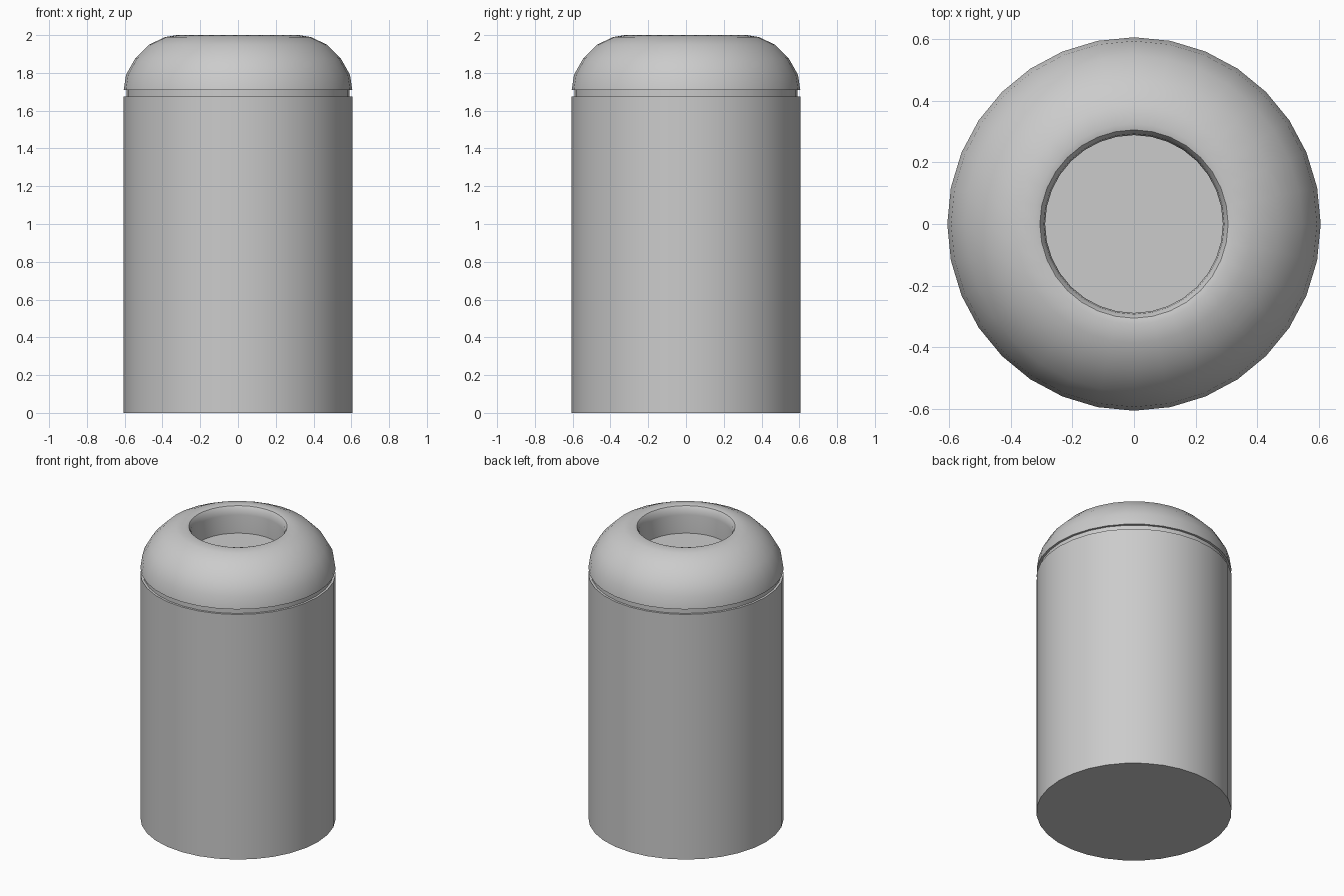
import bpy, bmesh, math

if "Cube" in bpy.data.objects:
    bpy.data.objects.remove(bpy.data.objects["Cube"])

SIDES = 32

def lathe(name, profile):
    """Revolve an (r, z) profile about z; r = 0 ends close on the axis."""
    bm = bmesh.new()
    verts = [bm.verts.new((r, 0, z)) for r, z in profile]
    edges = [bm.edges.new(pair) for pair in zip(verts, verts[1:])]
    bmesh.ops.spin(bm, geom=verts + edges, cent=(0, 0, 0), axis=(0, 0, 1),
                   angle=math.tau, steps=SIDES, use_duplicate=False)
    bmesh.ops.remove_doubles(bm, verts=bm.verts, dist=1e-4)
    bmesh.ops.recalc_face_normals(bm, faces=bm.faces)
    mesh = bpy.data.meshes.new(name)
    bm.to_mesh(mesh)
    bm.free()
    obj = bpy.data.objects.new(name, mesh)
    bpy.context.collection.objects.link(obj)
    bpy.ops.object.select_all(action='DESELECT')
    obj.select_set(True)
    bpy.context.view_layer.objects.active = obj
    bpy.ops.object.shade_smooth_by_angle(angle=math.radians(40))
    return obj

# Cylindrical body with a slightly narrower neck under the lid
lathe("bin_body", [(0, 0), (0.605, 0), (0.605, 1.675), (0.59, 1.675),
                   (0.59, 1.71), (0, 1.71)])

# Domed lid with rounded lip, straight opening wall and recessed floor
lathe("domed_lid", [(0, 1.71), (0.605, 1.71), (0.593, 1.79), (0.545, 1.875),
                    (0.47, 1.95), (0.385, 1.99), (0.325, 2.0), (0.305, 1.995),
                    (0.292, 1.975), (0.288, 1.94), (0.288, 1.815), (0, 1.815)])
